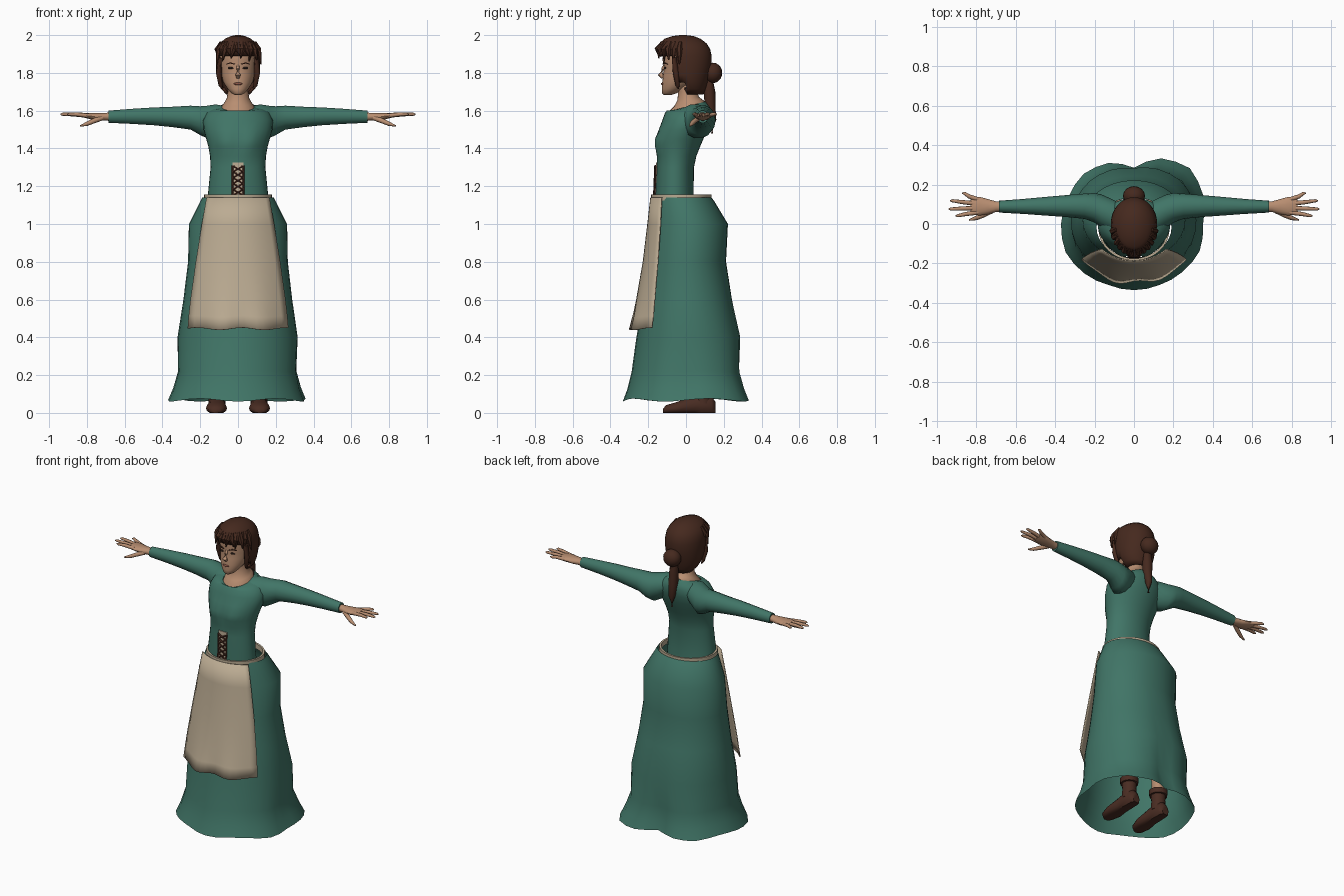
import bpy, bmesh, math
from mathutils import Vector

def mat(name, rgb):
    m = bpy.data.materials.new(name)
    m.diffuse_color = (*rgb, 1)
    return m

TEAL = mat("teal cloth", (0.052, 0.178, 0.135))
LINEN = mat("linen", (0.50, 0.41, 0.29))
SKIN = mat("skin", (0.48, 0.27, 0.165))
HAIR = mat("brown hair", (0.060, 0.022, 0.013))
LEATHER = mat("leather", (0.066, 0.025, 0.016))
LIP = mat("lip", (0.25, 0.09, 0.06))
DARK = mat("dark eye", (0.03, 0.018, 0.014))


def finish(name, bm, m, angle=50, recalc=True):
    if recalc:
        bmesh.ops.recalc_face_normals(bm, faces=bm.faces)
    me = bpy.data.meshes.new(name)
    bm.to_mesh(me)
    bm.free()
    me.materials.append(m)
    ob = bpy.data.objects.new(name, me)
    bpy.context.collection.objects.link(ob)
    bpy.ops.object.select_all(action='DESELECT')
    ob.select_set(True)
    bpy.context.view_layer.objects.active = ob
    bpy.ops.object.shade_smooth_by_angle(angle=math.radians(angle))
    return ob


def loft_bm(rings, caps=True, closed=True):
    bm = bmesh.new()
    vs = [[bm.verts.new(p) for p in r] for r in rings]
    n = len(vs[0])
    for a, b in zip(vs, vs[1:]):
        for i in range(n if closed else n - 1):
            j = (i + 1) % n
            bm.faces.new((a[i], a[j], b[j], b[i]))
    if caps:
        bm.faces.new(vs[0])
        bm.faces.new(vs[-1])
    return bm


def loft(name, rings, m, caps=True, closed=True, angle=50):
    return finish(name, loft_bm(rings, caps, closed), m, angle)


def hring(z, hx, yf, yb, n=24, tilt=0.0):
    """Horizontal oval; tilt raises the back and lowers the front."""
    yc, ry = (yf + yb) / 2, (yb - yf) / 2
    return [Vector((hx * math.cos(t), yc + ry * math.sin(t), z + tilt * math.sin(t)))
            for t in (2 * math.pi * i / n for i in range(n))]


def xring(s, x, y, z, ry, rz, n=14):
    """Oval across the arm, on side s."""
    return [Vector((s * x, y + ry * math.cos(t), z + rz * math.sin(t)))
            for t in (2 * math.pi * i / n for i in range(n))]


def tube(name, pts, m, n=8):
    """Tapered tube through (x, y, z, radius) points."""
    P = [Vector(p[:3]) for p in pts]
    rings = []
    for i, p in enumerate(P):
        d = P[min(i + 1, len(P) - 1)] - P[max(i - 1, 0)]
        q = d.to_track_quat('Z', 'Y')
        r = pts[i][3]
        rings.append([p + q @ Vector((r * math.cos(2 * math.pi * k / n), r * math.sin(2 * math.pi * k / n), 0))
                      for k in range(n)])
    return loft(name, rings, m)


def ball(name, c, r, m, u=16, v=10):
    bm = bmesh.new()
    bmesh.ops.create_uvsphere(bm, u_segments=u, v_segments=v, radius=1)
    for w in bm.verts:
        w.co = Vector(c) + Vector(w.co[k] * r[k] for k in range(3))
    return finish(name, bm, m)


# Skirt: ovals that blend into an uneven, lobed hem
HEM = [.35, .38, .40, .36, .285, .335, .36, .36, .37, .375, .355, .335, .335, .335, .345, .36]
rings = []
for z, hx, yf, yb, b in [(1.14, .19, -.17, .135, 0), (1.12, .20, -.172, .15, 0), (1.0, .26, -.182, .222, 0),
                         (.8, .264, -.2, .212, .05), (.6, .288, -.222, .245, .12), (.4, .318, -.252, .295, .25),
                         (.22, .312, -.285, .295, .6), (.13, .335, -.31, .315, .9), (.068, .36, -.335, .34, 1)]:
    ring = hring(z, hx, yf, yb, 32)
    for i, p in enumerate(ring):
        r = (HEM[i // 2] + HEM[((i + 1) // 2) % 16]) / 2 * hx / .36
        t = 2 * math.pi * i / 32
        q = Vector((r * math.cos(t), r * math.sin(t), z + .008 * math.sin(5 * t)))
        ring[i] = p.lerp(q, b)
    rings.append(ring)
loft("skirt", rings, TEAL, caps=False)

# Apron: curved cloth panel with a rippled lower edge
rows = []
for z, hx, yf, ye in [(1.14, .165, -.186, -.128), (1.0, .19, -.202, -.135), (.8, .222, -.226, -.148),
                      (.6, .25, -.262, -.165), (.51, .26, -.282, -.172), (.445, .265, -.297, -.18)]:
    w = max(0, (.62 - z) / .17)
    row = []
    for i in range(17):
        u = i / 8 - 1
        ripple = w * .012 * math.sin(7 * u + 1)
        row.append(Vector((hx * u, yf + (ye - yf) * abs(u) ** 2.2 + ripple * (1 - u * u), z + ripple * .5)))
    rows.append(row)
apron = loft("apron", rows, LINEN, caps=False, closed=False)
sol = apron.modifiers.new("thickness", 'SOLIDIFY')
sol.thickness = .006
sol.offset = 0

# Waistband
loft("waistband", [hring(z, .168 + o, -.174 - o, .122 + o, 32) for z, o in
                   [(1.122, 0), (1.122, .012), (1.155, .012), (1.155, 0), (1.122, 0)]], LINEN, caps=False, angle=30)

# Bodice, with a soft bust and a scooped neckline
body = [hring(*r[:4], 32, r[4]) for r in
        [(1.06, .16, -.16, .05, 0), (1.15, .16, -.163, .04, 0), (1.3, .145, -.155, .042, 0),
         (1.36, .148, -.154, .055, 0), (1.41, .157, -.156, .075, 0), (1.45, .168, -.154, .092, 0),
         (1.5, .182, -.143, .112, 0), (1.55, .185, -.125, .128, 0), (1.59, .165, -.112, .132, .004),
         (1.612, .128, -.102, .125, .012), (1.622, .088, -.092, .105, .027)]]
for ring in body:
    for p in ring:
        if p.y < 0:
            p.y -= .022 * math.exp(-((abs(p.x) - .07) / .05) ** 2 - ((p.z - 1.435) / .05) ** 2)
loft("bodice", body, TEAL, caps=False)

# Neck and upper chest
loft("neck", [hring(*r[:4], 24, r[4]) for r in
              [(1.585, .098, -.092, .10, .02), (1.624, .085, -.088, .10, .026), (1.642, .072, -.062, .085, .018),
               (1.665, .06, -.045, .068, .008), (1.70, .054, -.042, .06, 0), (1.76, .052, -.05, .06, 0)]], SKIN)

# Lacing on the bodice front
lace_y = lambda z: -.166 + (z - 1.15) * .04
loft("lacing_panel", [[Vector((x, lace_y(z) + d, z)) for x, d in
                       ((-.03, 0), (.03, 0), (.03, .008), (-.03, .008))] for z in (1.15, 1.325)], LINEN, angle=20)
for k in range(5):
    z0, z1 = 1.152 + k * .031, 1.183 + k * .031
    for s in (-1, 1):
        tube("lace", [(-s * .027, lace_y(z0) - .003, z0, .0055), (s * .027, lace_y(z1) - .003, z1, .0055)], LEATHER, 6)
for s in (-1, 1):
    tube("lace_edge", [(s * .029, lace_y(1.15), 1.15, .005), (s * .029, lace_y(1.31), 1.31, .005)], LEATHER, 6)

for s, side in ((-1, "left"), (1, "right")):
    # Sleeve
    loft(side + "_sleeve", [xring(s, *r) for r in
                            [(.06, .03, 1.575, .07, .05), (.12, .045, 1.555, .085, .08), (.165, .065, 1.54, .085, .088),
                             (.2, .082, 1.547, .075, .078), (.25, .09, 1.563, .064, .065), (.35, .091, 1.567, .055, .055),
                             (.45, .09, 1.57, .047, .048), (.56, .089, 1.57, .038, .041), (.685, .088, 1.568, .03, .033)]], TEAL)
    # Hand
    loft(side + "_palm", [xring(s, *r) for r in
                          [(.66, .088, 1.568, .024, .024), (.70, .088, 1.568, .027, .021), (.74, .088, 1.568, .038, .02),
                           (.78, .09, 1.571, .047, .017), (.815, .092, 1.575, .044, .012), (.828, .092, 1.576, .036, .007)]], SKIN)
    for name, y0, x1, y1 in (("index", .059, .905, .042), ("middle", .081, .94, .076),
                             ("ring", .103, .932, .118), ("little", .124, .872, .156)):
        xm, ym = (.80 + x1) / 2, (y0 + y1) / 2
        tube(side + "_" + name + "_finger", [(s * .79, y0, 1.573, .012), (s * xm, ym, 1.580, .0105),
                                             (s * (x1 - .012), y1, 1.581, .008), (s * x1, y1, 1.580, .003)], SKIN)
    tube(side + "_thumb", [(s * .72, .068, 1.562, .014), (s * .765, .045, 1.545, .013),
                           (s * .80, .03, 1.53, .011), (s * .835, .02, 1.519, .004)], SKIN)
    # Leg and boot
    cx = s * .112
    loft(side + "_leg", [hring(z, r, .09 - r, .09 + r, 12) for z, r in
                         [(.12, .034), (.3, .045), (.5, .055)]], SKIN)
    for ring_set in [[(-.122, .018, .022), (-.105, .042, .042), (-.05, .056, .058), (.02, .046, .085),
                      (.08, .043, .10), (.135, .04, .09), (.155, .024, .06)]]:
        foot = []
        for y, hw, h in ring_set:
            toe = s * max(0, -y) * .04
            foot.append([Vector((cx + toe + hw * math.cos(t), y, max(0, h * (.42 + .58 * math.sin(t)))))
                         for t in (2 * math.pi * i / 14 for i in range(14))])
        loft(side + "_boot_foot", foot, LEATHER)
    boot = [hring(z, r, .09 - r, .09 + r, 14) for z, r in
            [(.05, .045), (.12, .042), (.15, .044), (.152, .054), (.185, .056), (.19, .036)]]
    for ring in boot + []:
        for p in ring:
            p.x += cx
    loft(side + "_boot_shaft", boot, LEATHER)
    for v in bpy.data.objects[side + "_leg"].data.vertices:
        v.co.x += cx
    # Eye, brow
    ball(side + "_eye", (s * .039, -.111, 1.826), (.017, .006, .0055), DARK, 10, 6)
    tube(side + "_brow", [(s * .018, -.122, 1.846, .003), (s * .04, -.116, 1.853, .004),
                          (s * .062, -.098, 1.846, .002)], HAIR, 6)

# Head, nose, mouth
loft("head", [hring(*r) for r in
              [(1.684, .018, -.118, -.075), (1.692, .034, -.126, -.05), (1.715, .055, -.128, -.01),
               (1.75, .078, -.126, .05), (1.79, .09, -.122, .09), (1.825, .096, -.117, .105),
               (1.87, .1, -.124, .11), (1.92, .095, -.12, .105), (1.96, .07, -.09, .08)]], SKIN)
tube("nose", [(0, -.112, 1.845, .006), (0, -.123, 1.82, .009), (0, -.135, 1.79, .0145), (0, -.122, 1.775, .009)], SKIN)
ball("mouth", (0, -.124, 1.742), (.024, .008, .007), LIP, 12, 6)

# Hair shell with the face left open
bm = loft_bm([hring(*r, 32) for r in
              [(1.685, .062, -.03, .092), (1.715, .088, -.06, .105), (1.75, .105, -.09, .115), (1.79, .113, -.11, .126),
               (1.84, .117, -.125, .135), (1.89, .117, -.138, .136), (1.925, .112, -.146, .128), (1.955, .098, -.142, .11),
               (1.98, .07, -.115, .078), (1.995, .038, -.07, .04), (2.0, .012, -.03, .0)]], caps=False)
bm.faces.new([v for v in bm.verts if v.co.z > 1.999])
gone = []
for f in bm.faces:
    c = f.calc_center_median()
    if (c.y < -.055 and c.z < 1.90) or (c.y < .0 and c.z < 1.735):
        gone.append(f)
bmesh.ops.delete(bm, geom=gone, context='FACES')
hair = finish("hair", bm, HAIR)
sol = hair.modifiers.new("thickness", 'SOLIDIFY')
sol.thickness = .012
sol.offset = -1

# Fringe locks sweeping round the brow
for i in range(13):
    a = math.radians(-90 + (i - 6) * 13)
    ca, sa = math.cos(a), math.sin(a)
    drop = 1.895 - .05 * (abs(i - 6) / 6) ** 1.5 - .016 * (i % 2)
    lean = .012 * (-1) ** i
    tube("fringe_lock", [(.09 * ca, -.005 + .12 * sa, 1.962, .010), (.11 * ca, -.005 + .145 * sa, 1.925, .017),
                         (.112 * ca + lean, -.005 + .142 * sa, drop, .003)], HAIR, 6)
for s in (-1, 1):
    tube("side_lock", [(s * .098, -.06, 1.88, .015), (s * .102, -.055, 1.80, .016),
                       (s * .092, -.045, 1.735, .011), (s * .085, -.04, 1.715, .003)], HAIR)

# Bun and tail
ball("bun", (0, .142, 1.80), (.056, .05, .054), HAIR)
tube("hair_tail", [(0, .12, 1.78, .02), (0, .125, 1.70, .03), (.003, .127, 1.62, .029),
                   (.004, .14, 1.55, .021), (.004, .138, 1.48, .006)], HAIR, 10)
